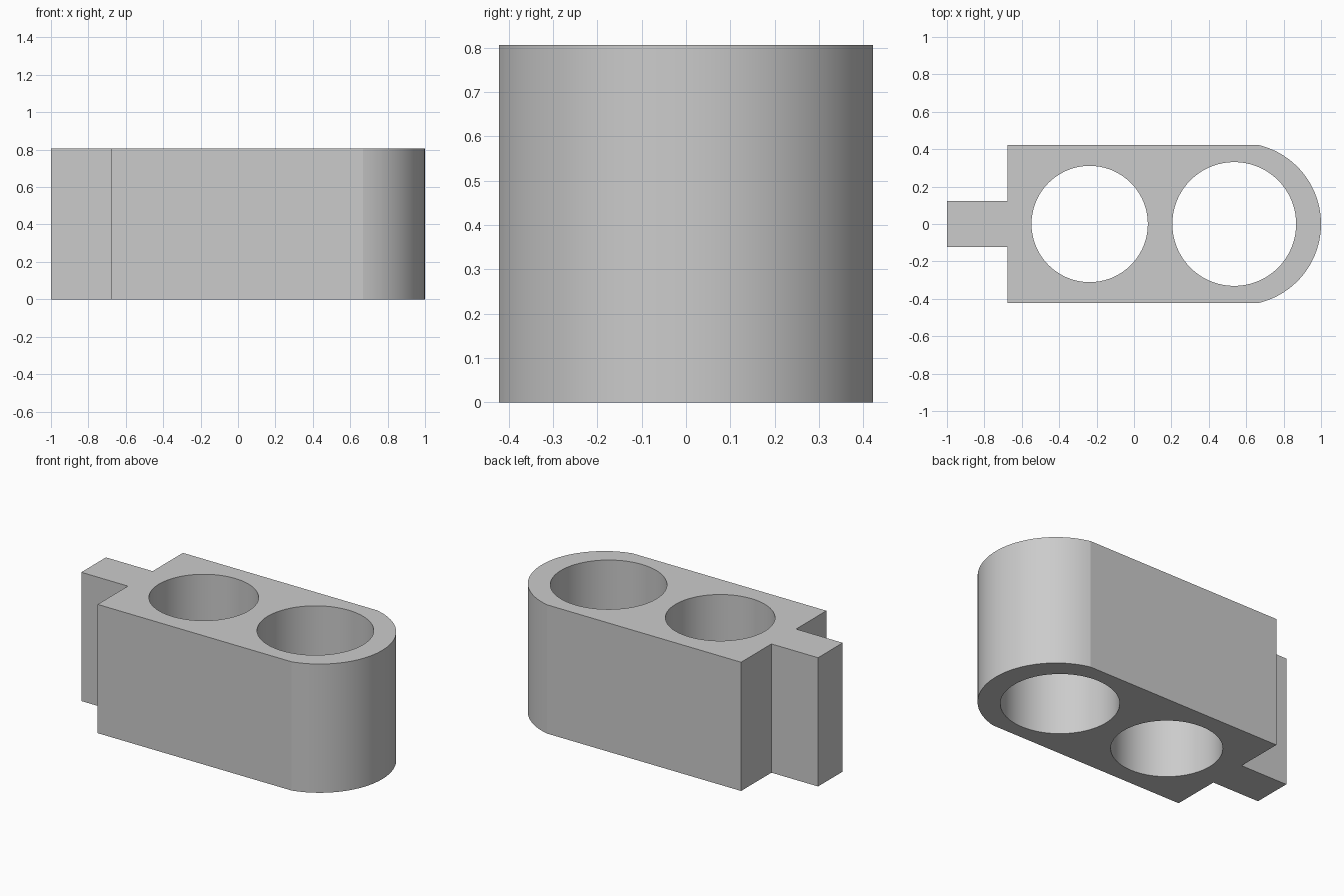
import bpy
import bmesh
from math import asin, cos, sin, pi, radians
from mathutils import Vector

cube = bpy.data.objects.get("Cube")
if cube:
    bpy.data.objects.remove(cube, do_unlink=True)

HEIGHT = 0.806
HALF_WIDTH = 0.422
TAB_HALF = 0.122
SHOULDER_X = -0.677
NOSE_X, NOSE_R = 0.566, 0.434


def arc(cx, radius, start, end, steps):
    """Points along an arc centred on the x axis, both ends included."""
    angles = [start + (end - start) * i / steps for i in range(steps + 1)]
    return [(cx + radius * cos(a), radius * sin(a)) for a in angles]


def add_loop(bm, points):
    """Closed ring of edges on the ground plane."""
    verts = [bm.verts.new((x, y, 0)) for x, y in points]
    for a, b in zip(verts, verts[1:] + verts[:1]):
        bm.edges.new((a, b))


# Outline: rounded nose, square shoulders and narrow tab
half_angle = asin(HALF_WIDTH / NOSE_R)
outline = arc(NOSE_X, NOSE_R, -half_angle, half_angle, 40)
tab_side = [(SHOULDER_X, HALF_WIDTH), (SHOULDER_X, TAB_HALF), (-1, TAB_HALF)]
outline += tab_side + [(x, -y) for x, y in reversed(tab_side)]

bm = bmesh.new()
add_loop(bm, outline)

# Two round through holes
for cx, radius in ((-0.237, 0.311), (0.536, 0.331)):
    add_loop(bm, arc(cx, radius, 0, 2 * pi, 72)[:-1])

# Fill the profile and raise it to a solid
bmesh.ops.triangle_fill(bm, use_beauty=True, use_dissolve=False,
                        edges=bm.edges[:], normal=Vector((0, 0, 1)))
raised = bmesh.ops.extrude_face_region(bm, geom=bm.faces[:], use_keep_orig=True)
top = [g for g in raised["geom"] if isinstance(g, bmesh.types.BMVert)]
bmesh.ops.translate(bm, verts=top, vec=(0, 0, HEIGHT))
bmesh.ops.recalc_face_normals(bm, faces=bm.faces[:])

mesh = bpy.data.meshes.new("link_block")
bm.to_mesh(mesh)
bm.free()
block = bpy.data.objects.new("link_block", mesh)
bpy.context.collection.objects.link(block)

# Plain grey finish
grey = bpy.data.materials.new("light grey")
grey.use_nodes = True
colour = (0.6, 0.6, 0.6, 1)
grey.diffuse_color = colour
for node in grey.node_tree.nodes:
    if node.type == "BSDF_PRINCIPLED":
        node.inputs["Base Color"].default_value = colour
mesh.materials.append(grey)

# Smooth the curved walls, keep the corners crisp
bpy.ops.object.select_all(action="DESELECT")
block.select_set(True)
bpy.context.view_layer.objects.active = block
bpy.ops.object.shade_smooth_by_angle(angle=radians(9))
